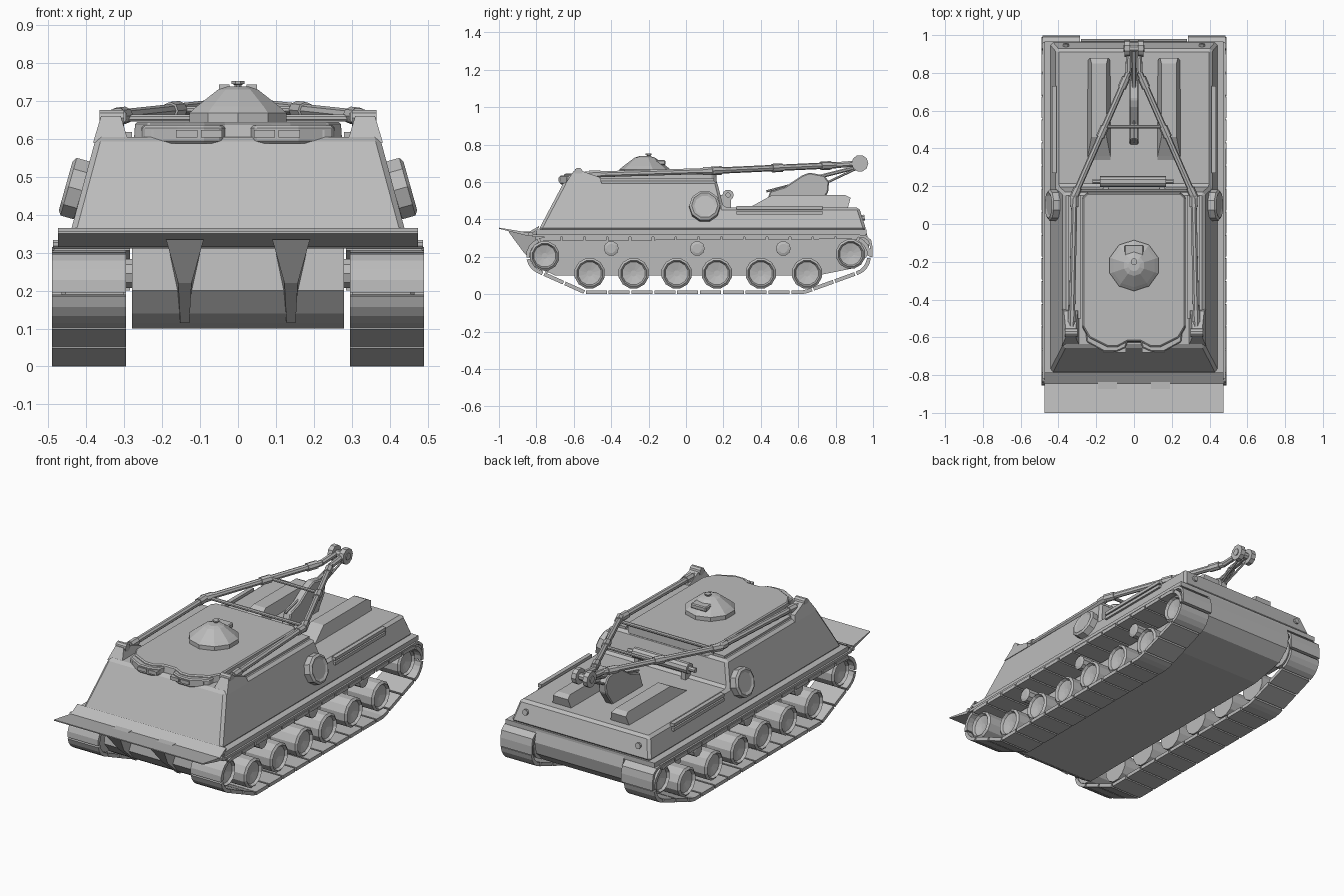
import bpy, bmesh, math
from mathutils import Vector

if "Cube" in bpy.data.objects:
    bpy.data.objects.remove(bpy.data.objects["Cube"])

grey = bpy.data.materials.new("plain_grey")
grey.use_nodes = True
grey.diffuse_color = (0.5, 0.5, 0.5, 1)
grey.node_tree.nodes["Principled BSDF"].inputs["Base Color"].default_value = (0.5, 0.5, 0.5, 1)


def finish(name, bm, bevel=0):
    bmesh.ops.recalc_face_normals(bm, faces=bm.faces)
    mesh = bpy.data.meshes.new(name)
    bm.to_mesh(mesh)
    bm.free()
    mesh.materials.append(grey)
    ob = bpy.data.objects.new(name, mesh)
    bpy.context.collection.objects.link(ob)
    if bevel:
        mod = ob.modifiers.new("chamfer", "BEVEL")
        mod.width, mod.segments = bevel, 1
    return ob


def bridge(bm, a, b):
    for i in range(len(a)):
        j = (i + 1) % len(a)
        bm.faces.new((a[i], a[j], b[j], b[i]))


def slab(name, profile, half, x=0, bevel=0):
    """Side profile (y, z) spread across x; half is a width or a function of z."""
    width = half if callable(half) else lambda z: half
    bm = bmesh.new()
    a, b = [[bm.verts.new((x + s * width(z), y, z)) for y, z in profile] for s in (-1, 1)]
    bm.faces.new(a)
    bm.faces.new(b)
    bridge(bm, a, b)
    return finish(name, bm, bevel)


def plan(name, outline, z0, z1, shrink=1.0, bevel=0):
    """Plan outline (x, y) raised from z0 to z1."""
    bm = bmesh.new()
    a = [bm.verts.new((x, y, z0)) for x, y in outline]
    b = [bm.verts.new((x * shrink, y * shrink, z1)) for x, y in outline]
    bm.faces.new(a)
    bm.faces.new(b)
    bridge(bm, a, b)
    return finish(name, bm, bevel)


def box(name, lo, hi, bevel=0):
    return slab(name, [(lo[1], lo[2]), (hi[1], lo[2]), (hi[1], hi[2]), (lo[1], hi[2])],
                (hi[0] - lo[0]) / 2, (lo[0] + hi[0]) / 2, bevel)


def lathe(name, profile, origin, axis, n=12, turn=0.5):
    """Profile of (radius, height) turned about an axis."""
    q = Vector((0, 0, 1)).rotation_difference(Vector(axis))
    bm = bmesh.new()
    rings = [[bm.verts.new(Vector(origin) + q @ Vector((
        r * math.cos(math.tau * (k + turn) / n), r * math.sin(math.tau * (k + turn) / n), h)))
        for k in range(n)] for r, h in profile]
    for a, b in zip(rings, rings[1:]):
        bridge(bm, a, b)
    bm.faces.new(rings[0])
    bm.faces.new(rings[-1])
    return finish(name, bm)


def rod(name, a, b, r, n=8):
    d = Vector(b) - Vector(a)
    return lathe(name, [(r, 0), (r, d.length)], a, d, n)


# Lower hull, sponsons and upper hull
slab("lower_hull", [(-.80, .33), (-.82, .2), (-.77, .14), (-.73, .115), (-.70, .1), (.70, .1),
                    (.90, .14), (.965, .2), (.98, .27), (.965, .33)], .28)
box("sponson_floor", (-.475, -.80, .318), (.475, .965, .345))
slab("upper_hull", [(-.79, .34), (-.65, .605), (.165, .605), (.20, .465), (.925, .465), (.965, .34)],
     lambda z: .44 - (z - .36) * .27, bevel=.014)

# Wavy roof plate with vision blocks
half_roof = [(.035, -.63), (.09, -.66), (.14, -.66), (.24, -.61), (.275, -.55), (.275, .14), (.25, .165)]
plan("roof_plate", half_roof + [(-x, y) for x, y in reversed(half_roof)], .59, .645, .985, .006)
for s in (-1, 1):
    plan("vision_block", [(s * x, y) for x, y in ((.025, -.6), (.045, -.655), (.09, -.675), (.16, -.675),
                                                  (.25, -.625), (.255, -.58))], .588, .635, 1, .006)
    for cx in (.07, .135, .2):
        box("vision_window", (s * cx - .028, -.681 + max(0, cx - .15), .603),
            (s * cx + .028, -.64, .623))

# Cupola and hatch
lathe("cupola", [(.135, .64), (.135, .668), (.115, .685), (.055, .73), (.03, .738)], (0, -.22, 0), (0, 0, 1), 10)
box("cupola_periscope", (-.05, -.17, .69), (.05, -.11, .717), .005)
lathe("hatch_knob", [(.01, .73), (.01, .742), (.018, .745), (.018, .752)], (0, -.20, 0), (0, 0, 1), 8)

# Front blade and its brackets
slab("front_blade", [(-1, .35), (-.86, .315), (-.835, .315), (-.785, .355), (-.785, .365), (-.845, .33), (-1, .356)], .475)
rod("blade_hinge", (-.487, -.83, .322), (.487, -.83, .322), .012)
for s in (-1, 1):
    slab("blade_bracket", [(-.95, .335), (-.865, .22), (-.745, .115), (-.70, .115), (-.78, .335)],
         lambda z: .012 + max(0, z - .2) * .28, s * .14)

# Running gear
road_y = [-.515, -.28, -.05, .165, .4, .647]


def arc(cy, cz, r, a0, a1):
    return [(cy + r * math.cos(math.radians(a0 + (a1 - a0) * k / 10)),
             cz + r * math.sin(math.radians(a0 + (a1 - a0) * k / 10))) for k in range(11)]


loop = ([(-.54, .01), (.63, .01)] + arc(.88, .205, .10, -60, 90)
        + arc(-.755, .205, .09, 90, 245))
loop = [Vector((0, y, z)) for y, z in loop]
lengths = [(loop[(i + 1) % len(loop)] - p).length for i, p in enumerate(loop)]
total = sum(lengths)


def along(d):
    d %= total
    for i, l in enumerate(lengths):
        if d <= l:
            p, q = loop[i], loop[(i + 1) % len(loop)]
            return p.lerp(q, d / l), (q - p).normalized()
        d -= l
    return loop[0], (loop[1] - loop[0]).normalized()


def track(name, x0, x1, links=32, steps=4):
    bm = bmesh.new()
    pitch = total / links
    for k in range(links):
        rings = []
        for j in range(steps + 1):
            p, t = along(k * pitch + pitch * (.04 + .92 * j / steps))
            up = Vector((0, -t.z, t.y)) * .01
            rings.append([bm.verts.new((x, *(p + f * up).yz)) for x, f in ((x0, -1), (x1, -1), (x1, 1), (x0, 1))])
        for a, b in zip(rings, rings[1:]):
            bridge(bm, a, b)
        bm.faces.new(rings[0])
        bm.faces.new(rings[-1])
    finish(name, bm)


for s in (-1, 1):
    track("track", s * .295, s * .49)
    wheels = [("road_wheel", y, .112, .083) for y in road_y]
    wheels += [("idler_wheel", -.755, .205, .08), ("drive_wheel", .88, .215, .08)]
    for name, y, z, r in wheels:
        lathe(name, [(r, 0), (r, .155), (r * .85, .165), (r * .75, .15), (r * .2, .14)],
              (s * .30, y, z), (s, 0, 0), 12)
    for y in (-.4, .06, .52):
        lathe("return_roller", [(.04, 0), (.04, .16), (.025, .165)], (s * .28, y, .245), (s, 0, 0), 10)
    # Track guard with a curved tail
    box("track_guard", (s * .385 - .1, -.82, .306), (s * .385 + .1, .93, .32))
    slab("guard_tail", [(.90, .32), (.96, .315), (.99, .29), (.998, .25), (.998, .2), (.985, .2),
                        (.985, .25), (.975, .285), (.95, .303), (.90, .306)], .1, s * .385)

    # Side drum, rails and rear lamps
    out = Vector((s * .96, 0, .27))
    lathe("side_drum", [(.07, -.03), (.083, -.022), (.083, .014), (.07, .022), (.055, .016)],
          (s * .433, .10, .47), out, 10)
    for z in (.462, .436):
        box("side_rail", (s * .422 - .012, .27, z - .009), (s * .422 + .012, .73, z + .009))
    rod("rear_lamp", (s * .36, .92, .405), (s * .36, .955, .41), .017)

    # Deck lockers
    slab("deck_locker", [(.33, .46), (.36, .475), (.46, .53), (.85, .53), (.88, .515), (.865, .46)],
         lambda z: .06 - max(0, z - .49) * .5, s * .185)

    # Boom pivots
    slab("pivot_bracket", [(-.645, .59), (-.60, .66), (-.56, .66), (-.46, .625), (-.45, .59)],
         lambda z: .047 - (z - .59) * .3, s * .335)
    rod("pivot_pin", (s * .30, -.575, .655), (s * .365, -.575, .655), .022, 10)
    box("boom_rest", (s * .315 - .035, -.5, .595), (s * .315 + .035, .15, .618))

    # Boom legs with collars
    path = [Vector(p) for p in ((s * .33, -.575, .638), (s * .315, .15, .66), (s * .03, .80, .69), (s * .025, .93, .70))]
    for a, b in zip(path, path[1:]):
        rod("boom_leg", a, b, .017)
    for a, b, f in ((0, 1, .12), (0, 1, .96), (1, 2, .02), (1, 2, .52), (1, 2, .92)):
        p = path[a].lerp(path[b], f)
        d = (path[b] - path[a]).normalized() * .03
        rod("boom_collar", p - d, p + d, .023)
    rod("stay_rod", (s * .025, .92, .675), (s * .012, .76, .60), .006, 6)
    rod("boom_sheave", (s * .022, .93, .70), (s * .05, .93, .70), .045, 10)

# Boom cross members, head and hoist
rod("boom_crossbar", (-.15, .515, .677), (.15, .515, .677), .009)
rod("boom_rear_bar", (-.31, .175, .655), (.31, .175, .655), .01)
rod("boom_head_pin", (-.055, .93, .70), (.055, .93, .70), .02)
slab("hoist_housing", [(.42, .46), (.45, .55), (.53, .575), (.62, .635), (.66, .65), (.74, .635),
                       (.765, .60), (.76, .545), (.70, .46)], .024, bevel=.006)
rod("hoist_strut", (0, .92, .68), (0, .60, .60), .011)
rod("hoist_cable", (0, .62, .60), (0, .43, .55), .006, 6)

# Winch roller behind the cabin
rod("winch_roller", (-.18, .225, .53), (.17, .225, .53), .03, 10)
rod("winch_axle", (-.22, .225, .53), (.21, .225, .53), .014)
for x in (-.15, .15):
    box("winch_mount", (x - .015, .18, .46), (x + .015, .24, .53))
